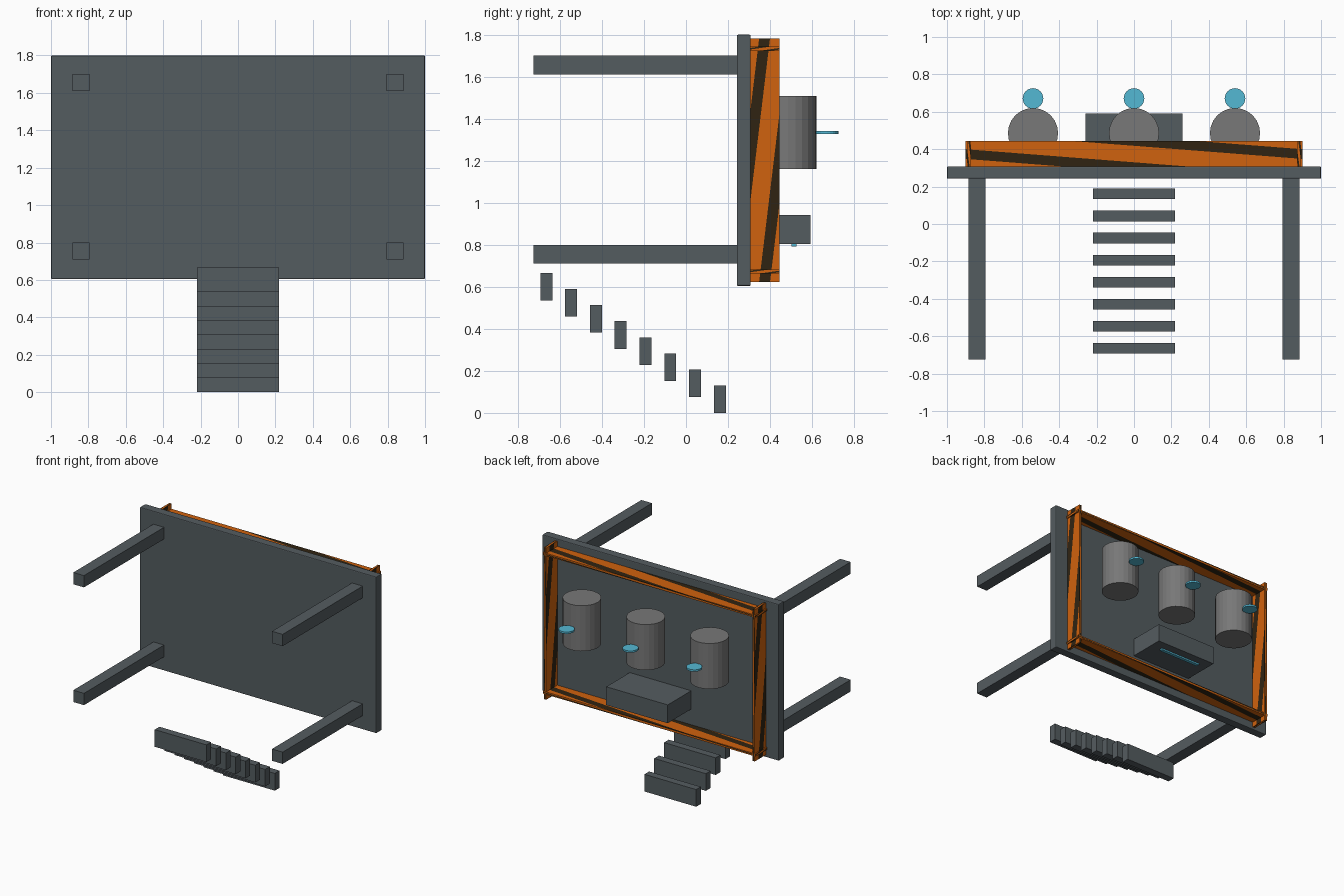
import bpy, bmesh, math
from mathutils import Vector, Matrix

if "Cube" in bpy.data.objects:
    bpy.data.objects.remove(bpy.data.objects["Cube"])


def srgb(r, g, b):
    f = lambda c: c / 12.92 if c <= 0.04045 else ((c + 0.055) / 1.055) ** 2.4
    return tuple(f(v / 255) for v in (r, g, b)) + (1.0,)


def material(name, rgb):
    m = bpy.data.materials.new(name)
    m.diffuse_color = srgb(*rgb)
    m.use_nodes = True
    m.node_tree.nodes["Principled BSDF"].inputs["Base Color"].default_value = m.diffuse_color
    return m


STEEL = material("dark steel", (84, 92, 96))
TANK = material("grey drum", (120, 120, 120))
CYAN = material("cyan glow", (84, 184, 212))
ORANGE = material("hazard orange", (208, 98, 14))
BLACK = material("hazard dark", (48, 36, 18))


def finish(name, bm, *mats):
    me = bpy.data.meshes.new(name)
    bm.to_mesh(me)
    bm.free()
    ob = bpy.data.objects.new(name, me)
    bpy.context.collection.objects.link(ob)
    for m in mats:
        me.materials.append(m)
    return ob


def box(name, centre, size, mat, bevel=0.0):
    bm = bmesh.new()
    bmesh.ops.create_cube(bm, size=1, matrix=Matrix.Translation(centre) @ Matrix.Diagonal((*size, 1)))
    ob = finish(name, bm, mat)
    if bevel:
        mod = ob.modifiers.new("soft edges", 'BEVEL')
        mod.width, mod.segments = bevel, 2
    return ob


def drum(name, centre, radius, height, sides, mat):
    bm = bmesh.new()
    bmesh.ops.create_cone(bm, cap_ends=True, segments=sides, radius1=radius, radius2=radius,
                          depth=height, matrix=Matrix.Translation(centre))
    return finish(name, bm, mat)


def line_ends(c):
    # where the diagonal u + v = c meets the unit square
    p = (min(c, 1), max(0, c - 1))
    return p, (p[1], p[0])


def striped_rail(name, centre, size):
    # box whose every face carries two diagonal dark bands
    bm = bmesh.new()
    centre, size = Vector(centre), Vector(size)
    cuts = (0, 0.315, 0.685, 1.315, 1.685, 2)
    for axis in range(3):
        for sign in (-1, 1):
            n = Vector([sign if i == axis else 0 for i in range(3)])
            up = Vector((0, 0, -sign)) if axis == 1 else Vector((0, 1, 0))
            right = up.cross(n)
            for k, (a, b) in enumerate(zip(cuts, cuts[1:])):
                (a0, a1), (b0, b1) = line_ends(a), line_ends(b)
                cross = a < 1 < b
                pts = [a0] + [(1, 0)] * cross + [b0, b1] + [(0, 1)] * cross + [a1]
                pts = list(dict.fromkeys(pts))
                vs = []
                for u, v in pts:
                    d = n * 0.5 + right * (u - 0.5) + up * (v - 0.5)
                    vs.append(bm.verts.new(centre + d * size))
                bm.faces.new(vs).material_index = k % 2
    return finish(name, bm, ORANGE, BLACK)


# upright slab
box("slab", (0, 0.275, 1.202), (2, 0.066, 1.196), STEEL, 0.006)

# four legs reaching forward
for sx, side in ((-1, "left"), (1, "right")):
    for z, level in ((0.755, "lower"), (1.655, "upper")):
        box(f"{level}_{side}_leg", (sx * 0.84, -0.2415, z), (0.09, 0.967, 0.09), STEEL)

# flight of floating steps
for i in range(8):
    box(f"step_{i + 1}", (0, 0.161 - i * 0.118, 0.0655 + i * 0.0763), (0.437, 0.057, 0.131), STEEL)

# hazard-striped frame, rails crossing at the corners
for s, side, level in ((-1, "left", "lower"), (1, "right", "upper")):
    striped_rail(f"{side}_rail", (s * 0.882, 0.374, 1.203), (0.02, 0.14, 1.16))
    striped_rail(f"{level}_rail", (0, 0.374, 1.203 + s * 0.53), (1.8, 0.14, 0.02))

# drums with a glowing disc behind each
for i, x in enumerate((-0.54, 0, 0.54)):
    drum(f"drum_{i + 1}", (x, 0.486, 1.335), 0.134, 0.348, 24, TANK)
    drum(f"disc_{i + 1}", (x, 0.671, 1.335), 0.055, 0.014, 24, CYAN)

# control box with a glowing strip underneath
box("control_box", (0, 0.446, 0.873), (0.52, 0.292, 0.14), STEEL)
box("light_strip", (0, 0.514, 0.798), (0.35, 0.025, 0.014), CYAN)
